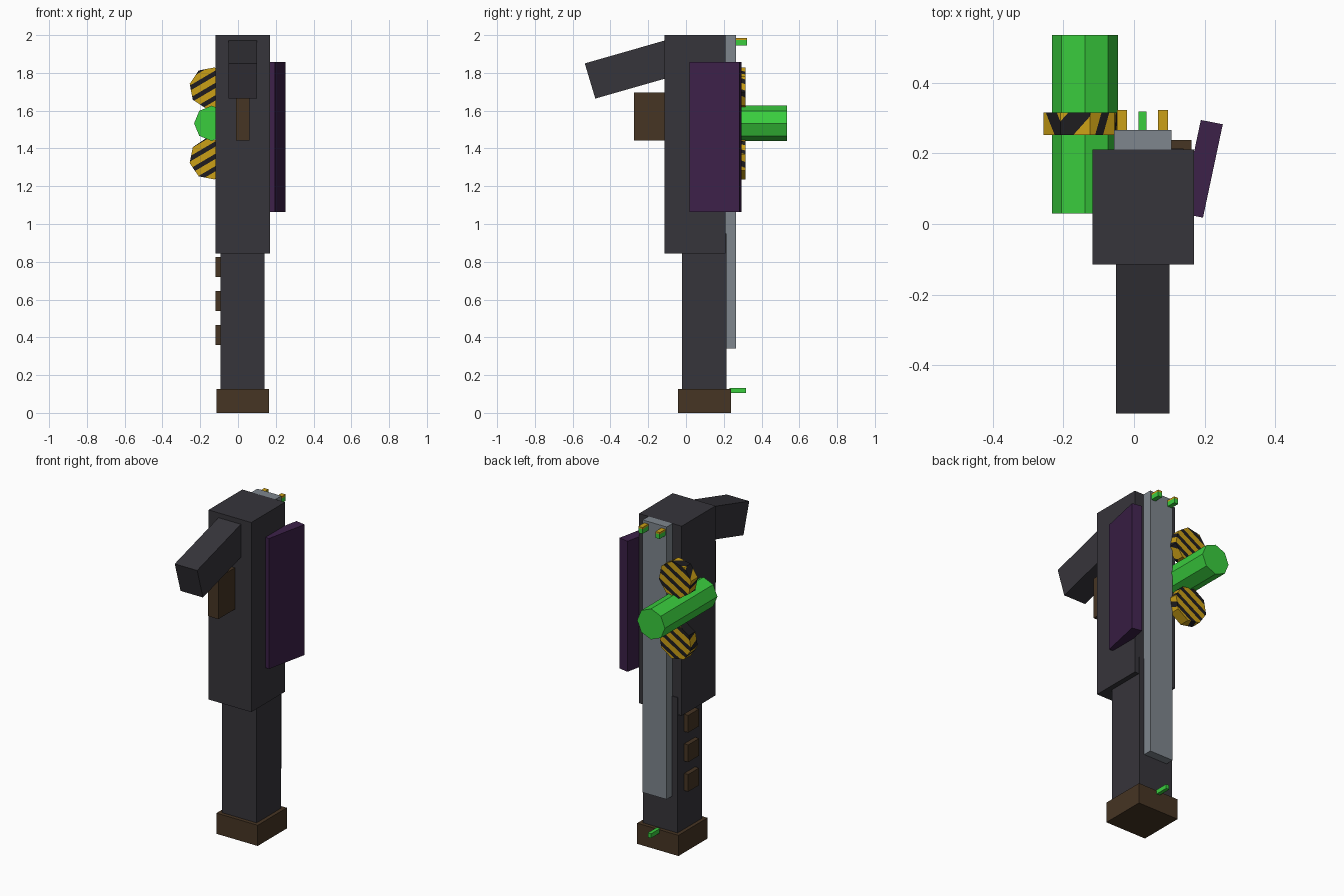
import bpy, bmesh, math
from mathutils import Matrix, Vector

if "Cube" in bpy.data.objects:
    bpy.data.objects.remove(bpy.data.objects["Cube"])


def material(name, rgb):
    m = bpy.data.materials.new(name)
    m.diffuse_color = (*rgb, 1)
    m.use_nodes = True
    m.node_tree.nodes["Principled BSDF"].inputs["Base Color"].default_value = m.diffuse_color
    return m


DARK = material("dark gunmetal", (0.037, 0.035, 0.043))
BROWN = material("dark brown", (0.061, 0.035, 0.017))
PURPLE = material("deep purple", (0.045, 0.015, 0.066))
GREY = material("steel grey", (0.21, 0.24, 0.27))
GREEN = material("bright green", (0.042, 0.61, 0.048))
GOLD = material("gold", (0.60, 0.35, 0.008))
BLACK = material("stripe black", (0.013, 0.012, 0.014))


def finish(bm, name, *mats):
    bmesh.ops.recalc_face_normals(bm, faces=bm.faces)
    me = bpy.data.meshes.new(name)
    bm.to_mesh(me)
    bm.free()
    for m in mats:
        me.materials.append(m)
    ob = bpy.data.objects.new(name, me)
    bpy.context.collection.objects.link(ob)
    return ob


def box(name, mat, x, y, z):
    """Box between the given (min, max) ranges."""
    bm = bmesh.new()
    bmesh.ops.create_cube(bm, size=1)
    for v in bm.verts:
        v.co = [(a + b) / 2 + c * (b - a) for (a, b), c in zip((x, y, z), v.co)]
    return finish(bm, name, mat)


def prism(name, mat, pts, axis, lo, hi):
    """Extrude a 2D outline along the x or z axis."""
    bm = bmesh.new()
    place = (lambda p, h: (h, *p)) if axis == "x" else (lambda p, h: (*p, h))
    rings = [[bm.verts.new(place(p, h)) for p in pts] for h in (lo, hi)]
    for r in rings:
        bm.faces.new(r)
    n = len(pts)
    for i in range(n):
        j = (i + 1) % n
        bm.faces.new((rings[0][i], rings[0][j], rings[1][j], rings[1][i]))
    return finish(bm, name, mat)


def drum(radius, y0, y1, x, z, sides, turn=0.0):
    """Closed cylinder lying along y, as a bmesh."""
    bm = bmesh.new()
    bmesh.ops.create_cone(bm, cap_ends=True, segments=sides, radius1=radius,
                          radius2=radius, depth=y1 - y0)
    bm.transform(Matrix.Translation((x, (y0 + y1) / 2, z))
                 @ Matrix.Rotation(turn, 4, "Y")
                 @ Matrix.Rotation(math.pi / 2, 4, "X"))
    return bm


# Main body, barrel and muzzle
box("receiver", DARK, (-0.118, 0.17), (-0.115, 0.21), (0.845, 2.0))
box("barrel", DARK, (-0.093, 0.14), (-0.02, 0.214), (0.12, 0.95))
box("muzzle", BROWN, (-0.115, 0.163), (-0.043, 0.237), (0, 0.126))

# Top rail
box("rail", GREY, (-0.056, 0.106), (0.203, 0.266), (0.34, 2.0))

# Slanted grip and trigger guard
prism("grip", DARK, [(-0.536, 1.85), (-0.48, 1.664), (-0.03, 1.793), (-0.086, 1.979)],
      "x", -0.051, 0.10)
box("trigger_guard", BROWN, (-0.01, 0.06), (-0.275, -0.1), (1.443, 1.695))

# Tilted side magazine
prism("side_magazine", PURPLE,
      [(0.189, 0.294), (0.251, 0.282), (0.195, 0.018), (0.133, 0.030)],
      "z", 1.063, 1.858)

# Barrel vents on the left
for i in range(3):
    z = 0.36 + 0.18 * i
    box(f"barrel_vent_{i + 1}", BROWN, (-0.12, -0.08), (0.045, 0.15), (z, z + 0.105))

# Octagonal scope tube
finish(drum(0.0935, 0.03, 0.535, -0.139, 1.533, 8), "scope_tube", GREEN)

# Striped scope dials: cut by slanted planes, bands alternate in colour
normal = Vector((-0.5, 0.3, 0.85)).normalized()
STEP = 0.027
for name, zc, turn in (("upper_dial", 1.72, 0.2), ("lower_dial", 1.345, -0.2)):
    bm = drum(0.111, 0.252, 0.315, -0.147, zc, 8, turn)
    centre = Vector((-0.147, 0.283, zc))
    for k in range(-5, 6):
        bmesh.ops.bisect_plane(bm, geom=bm.verts[:] + bm.edges[:] + bm.faces[:],
                               plane_co=centre + normal * STEP * (k + 0.15 * (k % 2)),
                               plane_no=normal)
    for f in bm.faces:
        d = (f.calc_center_median() - centre).dot(normal) / STEP
        k = math.floor(d)
        if k % 2 and d < k + 0.15:
            k -= 1
        f.material_index = k % 2
    finish(bm, name, GOLD, BLACK)

# Rear sight posts with gold caps, and front sight
for side, x in (("left", -0.048), ("right", 0.068)):
    box(f"rear_sight_{side}", GREEN, (x, x + 0.028), (0.25, 0.322), (1.946, 1.974))
    box(f"rear_sight_cap_{side}", GOLD, (x, x + 0.028), (0.25, 0.322), (1.974, 1.985))
box("front_sight", GREEN, (0.013, 0.035), (0.23, 0.318), (0.105, 0.132))
